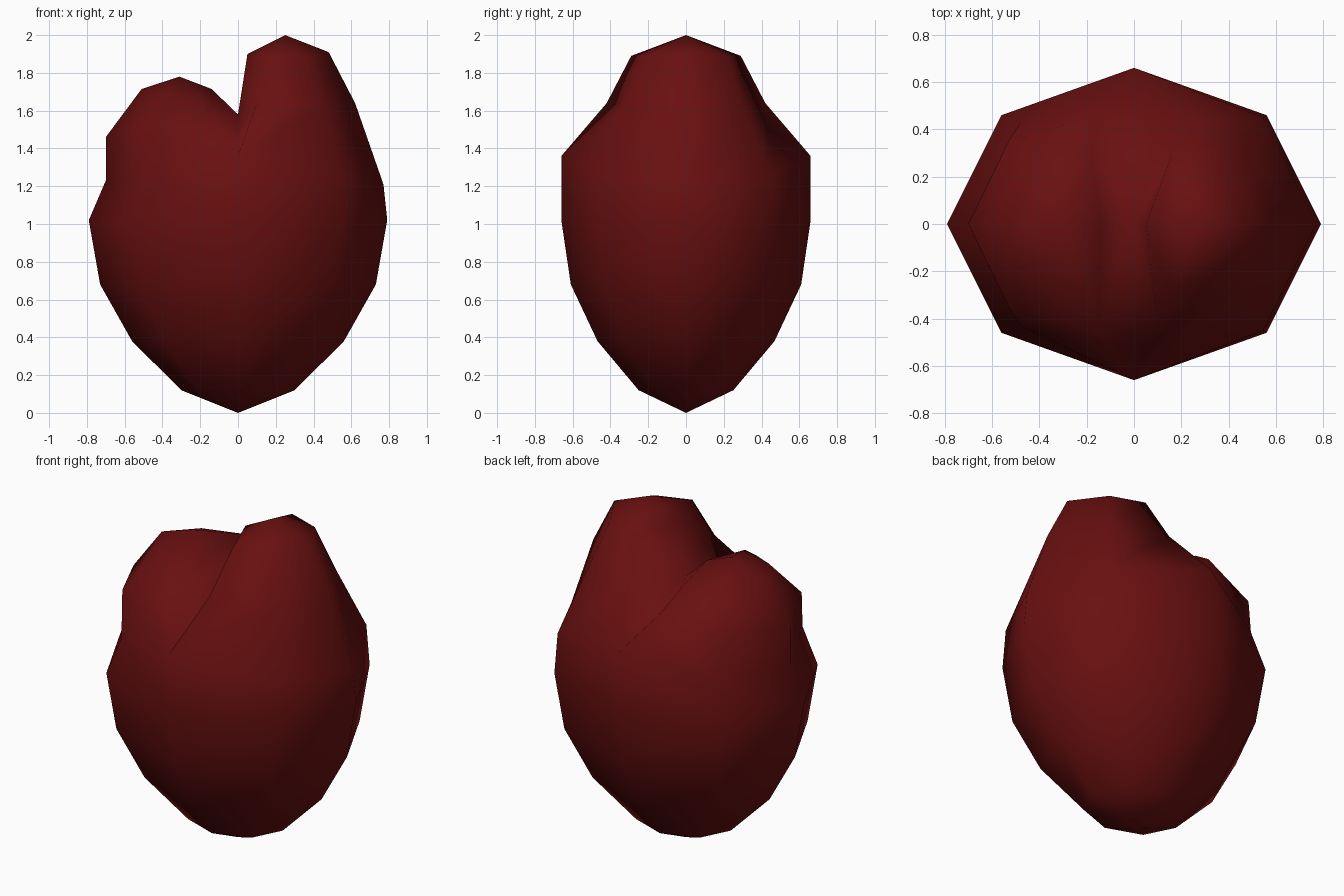
import bpy
import bmesh

cube = bpy.data.objects.get("Cube")
if cube:
    bpy.data.objects.remove(cube, do_unlink=True)

# Dark red flesh
red = bpy.data.materials.new("dark red")
red.use_nodes = True
colour = (0.14, 0.005, 0.005, 1)
red.diffuse_color = colour
red.node_tree.nodes["Principled BSDF"].inputs["Base Color"].default_value = colour

bm = bmesh.new()
vert = bm.verts.new


def bridge(lower, upper, closed=True):
    """Join two equal rows of vertices with quads, or triangles at shared ends."""
    n = len(lower)
    for i in range(n if closed else n - 1):
        j = (i + 1) % n
        corners = [lower[i], lower[j], upper[j], upper[i]]
        bm.faces.new(list(dict.fromkeys(corners)))


def fan(ring, tip):
    for i, v in enumerate(ring):
        bm.faces.new((v, ring[(i + 1) % len(ring)], tip))


def half_ring(outer, corner, front):
    """Mirror three points across y into five, from front round to back."""
    pts = [(x, -y, z) for x, y, z in (front, corner)]
    return [vert(p) for p in pts + [outer, corner, front]]


# Lower body: eight-sided rings narrowing to a point
octagon = [(0, -.66), (.56, -.46), (.79, 0), (.56, .46),
           (0, .66), (-.56, .46), (-.79, 0), (-.56, -.46)]
rings = [[vert((x * s, y * s, z)) for x, y in octagon]
         for z, s in ((.12, .38), (.38, .71), (.68, .924), (1.02, 1))]
fan(rings[0][::-1], vert((0, 0, 0)))
for low, high in zip(rings, rings[1:]):
    bridge(low, high)

# Cleft shared by both lobes
cleft_front, cleft_back = vert((0, -.66, 1.36)), vert((0, .66, 1.36))
cleft_mid = vert((0, 0, 1.58))
equator = rings[-1]


def lobe(base, rim, shoulder, crown, inner, tip):
    """Build one lobe; each row lists outer, corner and front points."""
    x, y, z = rim[1]
    edge = [cleft_front, vert((x, -y, z)), vert(rim[0]), vert(rim[1]), cleft_back]
    mid, top = half_ring(*shoulder), half_ring(*crown)
    bridge(base, edge, False)
    bridge(edge, mid, False)
    bridge(mid, top, False)
    # Wall facing the cleft
    inside = vert(inner)
    bm.faces.new((cleft_back, mid[4], cleft_mid))
    bm.faces.new((cleft_mid, mid[0], cleft_front))
    bm.faces.new((cleft_mid, mid[4], top[4], inside))
    bm.faces.new((mid[0], cleft_mid, inside, top[0]))
    fan(top + [inside], vert(tip))


# Tall left lobe
lobe(equator[:5],
     ((.77, 0, 1.21), (.545, .45, 1.26)),
     ((.62, 0, 1.64), (.45, .3, 1.62), (.1, .42, 1.64)),
     ((.48, 0, 1.91), (.36, .22, 1.89), (.16, .29, 1.89)),
     (.05, 0, 1.9), (.25, 0, 2))

# Short right lobe
lobe([equator[i % 8] for i in (0, 7, 6, 5, 4)],
     ((-.7, 0, 1.23), (-.48, .43, 1.24)),
     ((-.7, 0, 1.46), (-.53, .35, 1.49), (-.15, .46, 1.57)),
     ((-.51, 0, 1.715), (-.4, .22, 1.68), (-.18, .31, 1.67)),
     (-.14, 0, 1.715), (-.31, 0, 1.78))

bmesh.ops.recalc_face_normals(bm, faces=bm.faces[:])
for face in bm.faces:
    face.smooth = True

mesh = bpy.data.meshes.new("two_lobed_body")
bm.to_mesh(mesh)
bm.free()
mesh.materials.append(red)
body = bpy.data.objects.new("two_lobed_body", mesh)
bpy.context.collection.objects.link(body)
